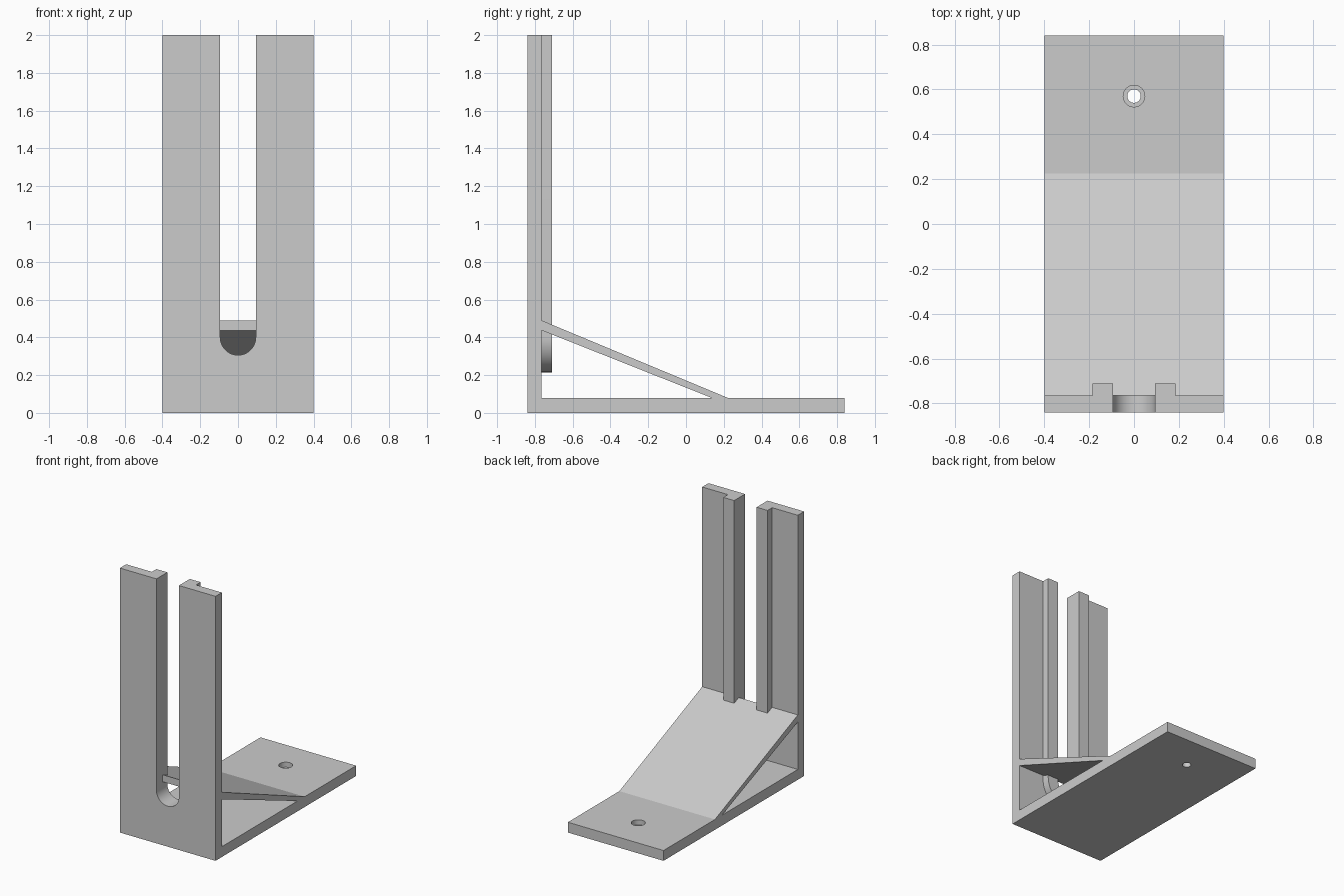
import bpy, bmesh
from math import sin, cos, pi
from mathutils import Vector

cube = bpy.data.objects.get("Cube")
if cube:
    bpy.data.objects.remove(cube, do_unlink=True)

# Main dimensions
HALF_W, DEPTH, HEIGHT = 0.40, 0.84, 2.0
WALL_BACK, BASE_TOP = -0.765, 0.078
SLOT_R, RAIL_R, SLOT_Z = 0.094, 0.185, 0.40
HOLE_Y = 0.57

grey = bpy.data.materials.new("plain grey")
grey.use_nodes = True
grey.diffuse_color = (0.6, 0.6, 0.6, 1)
grey.node_tree.nodes["Principled BSDF"].inputs["Base Color"].default_value = (0.6, 0.6, 0.6, 1)


def prism(name, points, sweep):
    """Extrude a closed planar outline along a vector."""
    bm = bmesh.new()
    face = bm.faces.new([bm.verts.new(p) for p in points])
    result = bmesh.ops.extrude_face_region(bm, geom=[face], use_keep_orig=True)
    moved = [v for v in result["geom"] if isinstance(v, bmesh.types.BMVert)]
    bmesh.ops.translate(bm, verts=moved, vec=Vector(sweep))
    bmesh.ops.recalc_face_normals(bm, faces=bm.faces)
    mesh = bpy.data.meshes.new(name)
    bm.to_mesh(mesh)
    bm.free()
    mesh.materials.append(grey)
    obj = bpy.data.objects.new(name, mesh)
    bpy.context.collection.objects.link(obj)
    return obj


def u_curve(radius, y, steps=32):
    """Open U outline from the top left, round the bottom, to the top right."""
    arc = [(-radius * cos(pi * i / steps), y, SLOT_Z - radius * sin(pi * i / steps))
           for i in range(steps + 1)]
    return [(-radius, y, HEIGHT)] + arc + [(radius, y, HEIGHT)]


def smooth(obj):
    bpy.ops.object.select_all(action="DESELECT")
    obj.select_set(True)
    bpy.context.view_layer.objects.active = obj
    bpy.ops.object.shade_smooth_by_angle(angle=pi / 6)


def drill(target, radius, z_low, z_high):
    """Cut a vertical round hole through the target."""
    circle = [(radius * cos(2 * pi * i / 48), HOLE_Y + radius * sin(2 * pi * i / 48), z_low)
              for i in range(48)]
    cutter = prism("hole_cutter", circle, (0, 0, z_high - z_low))
    cutter.hide_render = True
    mod = target.modifiers.new("hole", "BOOLEAN")
    mod.operation, mod.solver, mod.object = "DIFFERENCE", "EXACT", cutter
    bpy.context.view_layer.objects.active = target
    bpy.ops.object.modifier_apply(modifier=mod.name)
    bpy.data.objects.remove(cutter, do_unlink=True)


# Upright wall with the round-bottomed slot
outer = [(HALF_W, -DEPTH, HEIGHT), (HALF_W, -DEPTH, 0),
         (-HALF_W, -DEPTH, 0), (-HALF_W, -DEPTH, HEIGHT)]
wall = prism("slotted_wall", u_curve(SLOT_R, -DEPTH) + outer, (0, WALL_BACK + DEPTH, 0))

# Raised rim that follows the slot on the back of the wall
rim = prism("slot_rim", u_curve(RAIL_R, WALL_BACK) + u_curve(SLOT_R, WALL_BACK)[::-1],
            (0, 0.055, 0))

# Base plate with a counterbored screw hole
base = prism("base_plate", [(-HALF_W, WALL_BACK, 0), (HALF_W, WALL_BACK, 0),
                            (HALF_W, DEPTH, 0), (-HALF_W, DEPTH, 0)], (0, 0, BASE_TOP))
drill(base, 0.03, -0.1, 0.2)
drill(base, 0.048, 0.04, 0.2)

# Sloping brace between wall and base
prism("sloping_brace", [(-HALF_W, WALL_BACK, 0.49), (-HALF_W, WALL_BACK, 0.437),
                        (-HALF_W, 0.14, BASE_TOP), (-HALF_W, 0.225, BASE_TOP)],
      (2 * HALF_W, 0, 0))

for part in (wall, rim, base):
    smooth(part)
